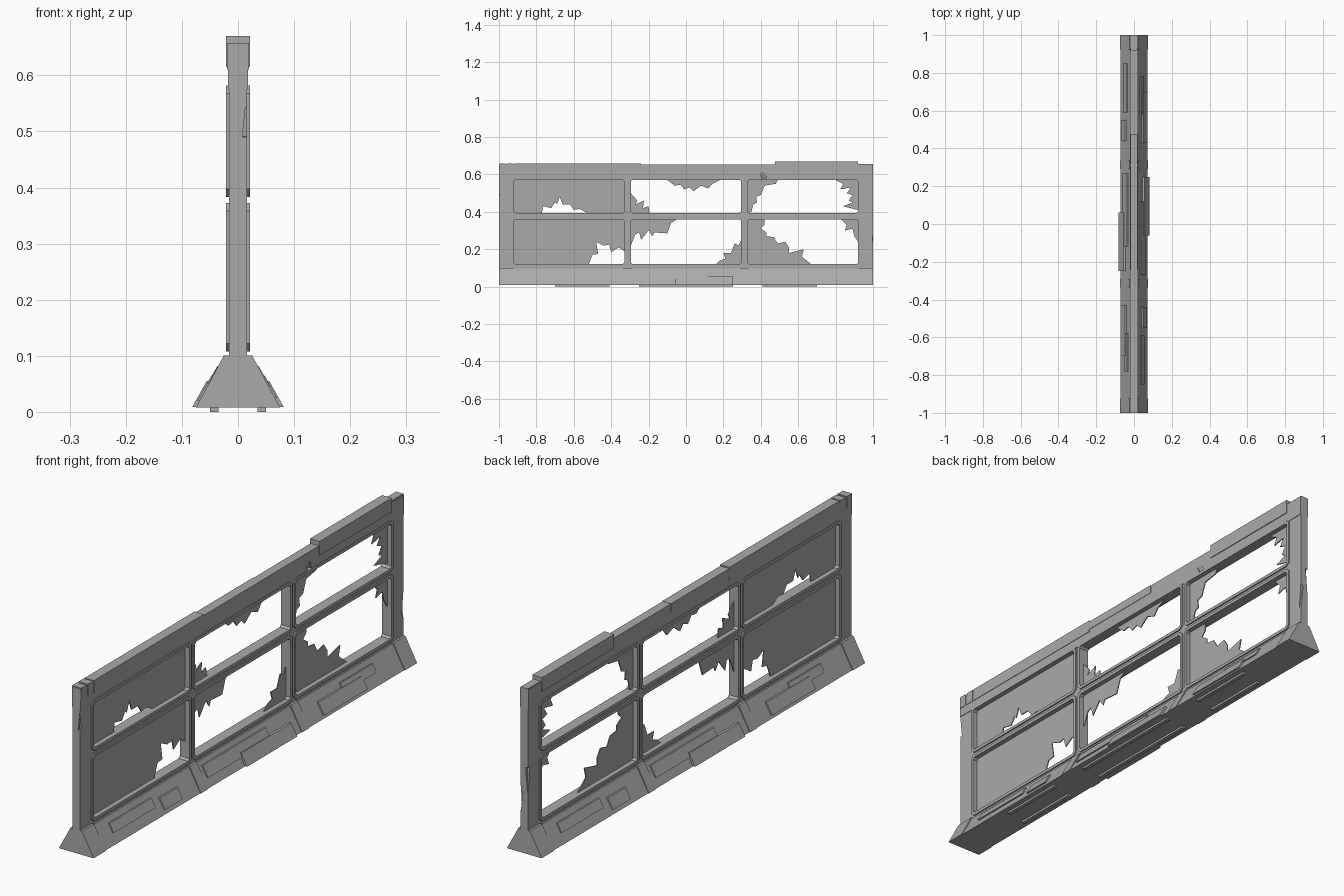
import bpy, bmesh
from mathutils import Matrix

cube = bpy.data.objects.get("Cube")
if cube:
    bpy.data.objects.remove(cube, do_unlink=True)

grey = bpy.data.materials.new("concrete_grey")
grey.use_nodes = True
colour = (0.4, 0.4, 0.4, 1)
grey.diffuse_color = colour
bsdf = grey.node_tree.nodes["Principled BSDF"]
bsdf.inputs["Base Color"].default_value = colour
bsdf.inputs["Roughness"].default_value = 0.8


def finish(bm, name):
    bmesh.ops.recalc_face_normals(bm, faces=bm.faces)
    mesh = bpy.data.meshes.new(name)
    bm.to_mesh(mesh)
    bm.free()
    mesh.materials.append(grey)
    obj = bpy.data.objects.new(name, mesh)
    bpy.context.collection.objects.link(obj)
    return obj


def box(name, x0, x1, y0, y1, z0, z1):
    bm = bmesh.new()
    bmesh.ops.create_cube(bm, size=1)
    bmesh.ops.scale(bm, vec=(x1 - x0, y1 - y0, z1 - z0), verts=bm.verts)
    bmesh.ops.translate(bm, vec=((x0 + x1) / 2, (y0 + y1) / 2, (z0 + z1) / 2), verts=bm.verts)
    return finish(bm, name)


def slab(name, half, y0, y1, z0, z1):
    return box(name, -half, half, y0, y1, z0, z1)


def extrude(name, points, step):
    """Solid from a flat outline of 3D points."""
    bm = bmesh.new()
    face = bm.faces.new([bm.verts.new(p) for p in points])
    new = bmesh.ops.extrude_face_region(bm, geom=[face])["geom"]
    bmesh.ops.translate(bm, vec=step, verts=[v for v in new if isinstance(v, bmesh.types.BMVert)])
    return finish(bm, name)


def chamfered(y0, y1, z0, z1, c):
    return [(y0 + c, z0), (y1 - c, z0), (y1, z0 + c), (y1, z1 - c),
            (y1 - c, z1), (y0 + c, z1), (y0, z1 - c), (y0, z0 + c)]


def ring(name, y0, y1, z0, z1, width, half):
    """Raised trim around an opening, with cut corners."""
    bm = bmesh.new()
    inner = chamfered(y0, y1, z0, z1, 0.008)
    outer = chamfered(y0 - width, y1 + width, z0 - width, z1 + width, 0.014)
    loops = [[bm.verts.new((x, y, z)) for y, z in pts]
             for pts, x in ((inner, -half), (outer, -half), (outer, half), (inner, half))]
    for a, b in zip(loops, loops[1:] + loops[:1]):
        for i in range(8):
            j = (i + 1) % 8
            bm.faces.new((a[i], a[j], b[j], b[i]))
    return finish(bm, name)


def shard(name, points):
    """Thin broken sheet, outline in hundredths of a unit."""
    t = 0.002
    return extrude(name, [(-t, y / 100, z / 100) for y, z in points], (2 * t, 0, 0))


# Frame: posts, mullions and rails
columns = [(-0.92, -0.33), (-0.295, 0.295), (0.33, 0.92)]
rows = [(0.12, 0.36), (0.395, 0.57)]
body = 0.016
beam = slab("top_beam", 0.018, -1, 1, 0.575, 0.652)
posts = [slab("front_post", body, -1, -0.92, 0.09, 0.655),
         slab("back_post", body, 0.92, 1, 0.09, 0.655)]
slab("middle_rail", body, -0.92, 0.92, 0.36, 0.395)
slab("bottom_rail", body, -0.92, 0.92, 0.09, 0.12)
for i in range(2):
    slab("mullion", body, columns[i][1], columns[i + 1][0], 0.1, 0.58)
for y0, y1 in columns:
    for z0, z1 in rows:
        ring("opening_trim", y0, y1, z0, z1, 0.012, 0.021)

# Caps along the top
slab("large_cap", 0.021, 0.475, 0.92, 0.615, 0.67)
slab("long_cap", 0.020, -0.92, -0.24, 0.61, 0.658)
slab("thin_cap", 0.0195, -0.24, 0.12, 0.62, 0.653)
for y in (-0.998, -0.957):
    slab("end_cap", 0.020, y, y + 0.032, 0.61, 0.658)

# Sloped base
FOOT, TOP, LOW, HIGH = 0.072, 0.022, 0.008, 0.098


def slope_x(z):
    return FOOT + (TOP - FOOT) * (z - LOW) / (HIGH - LOW)


def wedge(name, y0, y1, grow):
    f, t = FOOT + grow, TOP + grow
    profile = [(-f, LOW), (f, LOW), (t, HIGH + grow), (-t, HIGH + grow)]
    extrude(name, [(x, y0, z) for x, z in profile], (0, y1 - y0, 0))


wedge("base", -1, 1, 0)
for y0, y1 in ((-1, -0.925), (-0.335, -0.29), (0.29, 0.335), (0.925, 1)):
    wedge("base_rib", y0, y1, 0.003)


# Plates on the slopes, repeated half a turn round
def plate(y0, y1, z0, z1, thick):
    for side in (1, -1):
        a, b = slope_x(z0), slope_x(z1)
        profile = [(a - 0.01, z0), (a + thick, z0), (b + thick, z1), (b - 0.01, z1)]
        extrude("base_plate", [(side * x, side * y0, z) for x, z in profile],
                (0, side * (y1 - y0), 0))


plate(-0.85, -0.59, 0.045, 0.078, 0.006)
plate(-0.55, -0.44, 0.025, 0.065, 0.007)
plate(-0.27, 0.12, 0.04, 0.082, 0.006)
plate(-0.06, 0.25, 0.009, 0.055, 0.010)
plate(0.43, 0.70, 0.02, 0.065, 0.007)
plate(0.58, 0.78, 0.05, 0.08, 0.005)
for y0, y1 in ((-0.68, -0.41), (-0.24, 0.25), (0.43, 0.70)):
    box("skid", 0.035, 0.05, y0, y1, 0, 0.01)
    box("skid", -0.05, -0.035, -y1, -y0, 0, 0.01)

# Broken sheets in the six openings
shard("upper_front_sheet", [
    (-92, 39.5), (-77, 39.5), (-76.5, 43), (-72, 42), (-70, 45), (-69, 44), (-67.5, 48), (-66, 44),
    (-62, 44), (-60, 41), (-57, 41.5), (-53, 39.5), (-33, 39.5), (-33, 57), (-92, 57)])
shard("lower_front_sheet", [
    (-92, 12), (-52, 12), (-50, 17), (-47, 17.5), (-48, 24), (-44, 22), (-41, 22.5),
    (-40, 18.5), (-36, 21), (-33, 19), (-33, 36), (-92, 36)])
shard("upper_middle_top_shard", [
    (-10, 57), (-6, 54), (-3, 54.5), (-1, 52), (2, 53), (4, 51), (8, 54),
    (12, 52.5), (14, 55), (18, 57)])
shard("upper_middle_side_shard", [
    (-29.5, 50), (-26, 46), (-27, 44), (-22.5, 46), (-23, 42), (-20, 43), (-19.5, 39.5),
    (-29.5, 39.5)])
shard("lower_middle_top_shard", [
    (-29.5, 22), (-27, 28), (-25, 29), (-24, 25), (-20, 30), (-18, 27), (-17, 29),
    (-10, 28.5), (-8, 34), (-5, 36), (-29.5, 36)])
shard("lower_middle_corner_shard", [
    (16, 12), (18, 14), (21, 15), (20, 18), (24, 18), (26, 23), (28, 22), (29.5, 25),
    (29.5, 12)])
shard("upper_back_left_shard", [
    (33, 57), (49, 57), (48, 55), (42, 54), (40, 49), (37.5, 48), (38, 45), (36, 44),
    (35, 40), (33, 39.5)])
shard("upper_back_right_shard", [
    (80, 57), (84, 55), (82.5, 52), (88, 53), (86, 50), (89, 49), (87, 46), (89, 45),
    (84, 43), (92, 41), (92, 57)])
shard("lower_back_left_shard", [
    (33, 36), (42, 36), (42, 33), (40, 31), (43, 29), (43, 27), (47, 26.5), (49, 23),
    (53, 24), (55, 21), (55, 18), (63, 20), (62, 16), (67, 12), (33, 12)])
shard("lower_back_right_shard", [
    (83, 36), (86, 33), (85, 30), (89, 31), (90, 27), (92, 24), (92, 36)])


# Chipped edges
def chip(target, x, y, z, size, turn):
    cutter = box("chip_cutter", -size, size, -size, size, -3 * size, 3 * size)
    cutter.matrix_world = Matrix.Translation((x, y, z)) @ Matrix.Rotation(turn, 4, (1, 1, 0))
    cutter.hide_render = True
    cutter.hide_viewport = True
    mod = target.modifiers.new("chip", "BOOLEAN")
    mod.object = cutter
    mod.solver = "EXACT"


chip(posts[0], 0.026, -1.01, 0.53, 0.014, 0.15)
chip(posts[1], 0.026, 1.01, 0.22, 0.016, -0.12)
chip(posts[1], -0.026, 1.01, 0.3, 0.016, 0.12)
chip(beam, 0.026, 0.41, 0.6, 0.012, 0.5)
